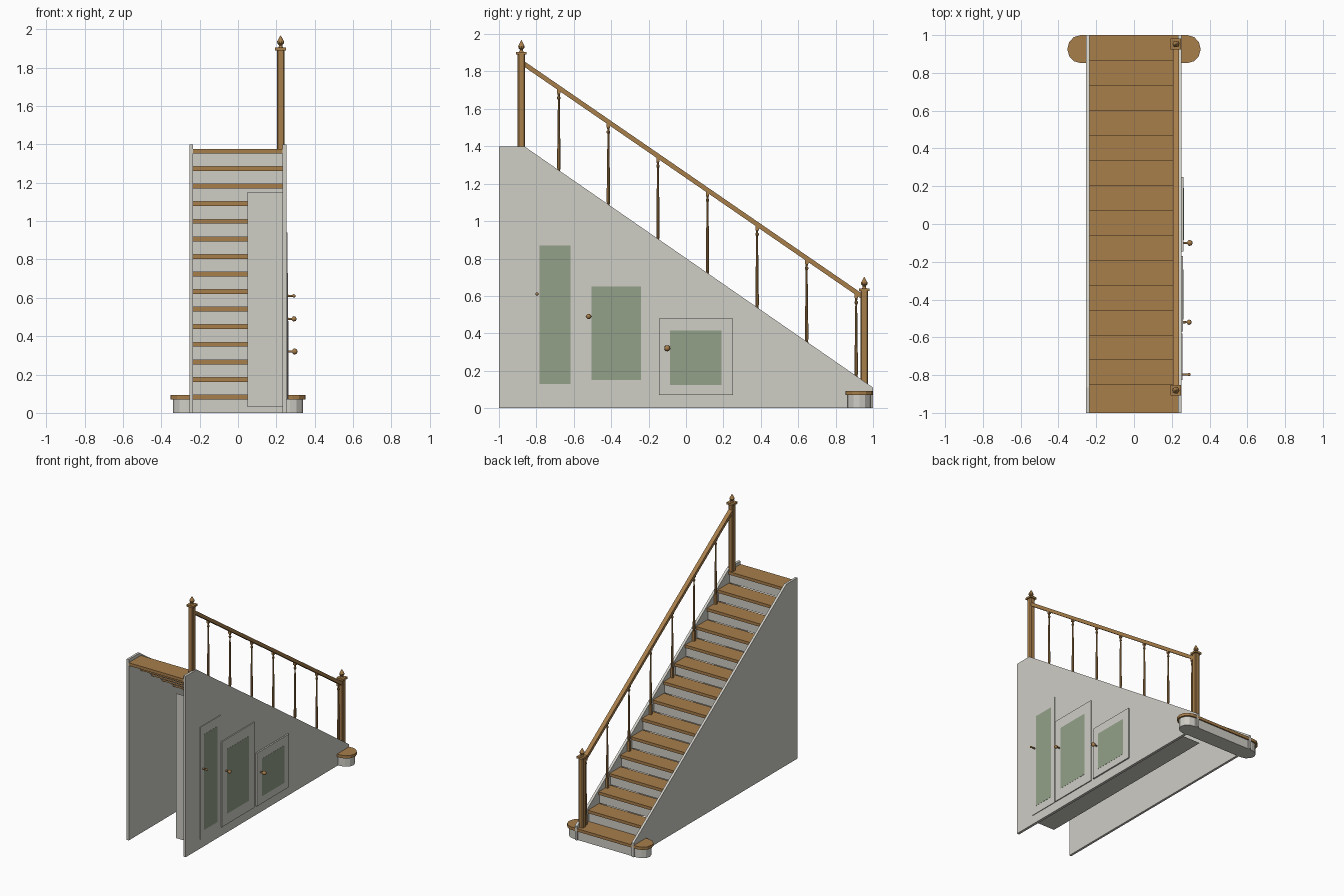
import bpy, bmesh, math
from mathutils import Matrix, Vector

if "Cube" in bpy.data.objects:
    bpy.data.objects.remove(bpy.data.objects["Cube"])


def material(name, rgb):
    m = bpy.data.materials.new(name)
    m.diffuse_color = (*rgb, 1)
    m.use_nodes = True
    m.node_tree.nodes["Principled BSDF"].inputs["Base Color"].default_value = m.diffuse_color
    return m


GREY = material("warm_white_paint", (0.62, 0.61, 0.56))
WOOD = material("oak_wood", (0.39, 0.21, 0.07))
GREEN = material("sage_green", (0.29, 0.35, 0.25))


def finish(name, bm, mat, smooth=False):
    bmesh.ops.recalc_face_normals(bm, faces=bm.faces)
    me = bpy.data.meshes.new(name)
    bm.to_mesh(me)
    bm.free()
    me.materials.append(mat)
    for p in me.polygons:
        p.use_smooth = smooth
    ob = bpy.data.objects.new(name, me)
    bpy.context.collection.objects.link(ob)
    return ob


def prism(name, pts, axis, lo, hi, mat):
    """Extrude a 2D outline: (y, z) along x, or (x, y) along z."""
    bm = bmesh.new()
    def place(p, d):
        return (d, *p) if axis == "x" else (*p, d)
    face = bm.faces.new([bm.verts.new(place(p, lo)) for p in pts])
    ext = bmesh.ops.extrude_face_region(bm, geom=[face])["geom"]
    step = Vector((hi - lo, 0, 0) if axis == "x" else (0, 0, hi - lo))
    bmesh.ops.translate(bm, verts=[v for v in ext if isinstance(v, bmesh.types.BMVert)], vec=step)
    return finish(name, bm, mat)


def box(name, x, y, z, mat):
    pts = [(y[0], z[0]), (y[1], z[0]), (y[1], z[1]), (y[0], z[1])]
    return prism(name, pts, "x", x[0], x[1], mat)


def lathe(name, profile, origin, mat, sides=10, along_x=False, smooth=False):
    """Spin (radius, height) points round z, or round x."""
    bm = bmesh.new()
    rings = [[bm.verts.new((r * math.cos(2 * math.pi * i / sides),
                            r * math.sin(2 * math.pi * i / sides), h))
              for i in range(sides)] for r, h in profile]
    for a, b in zip(rings, rings[1:]):
        for i in range(sides):
            j = (i + 1) % sides
            bm.faces.new((a[i], a[j], b[j], b[i]))
    bm.faces.new(rings[0])
    bm.faces.new(rings[-1])
    turn = Matrix.Rotation(math.pi / 2, 4, "Y") if along_x else Matrix()
    bm.transform(Matrix.Translation(origin) @ turn)
    return finish(name, bm, mat, smooth)


RUN, RISE, STEPS = 0.1322, 0.0916, 15
RAIL_X = 0.222

# Side walls
wall = [(-1, 0), (1, 0), (1, 0.11), (-0.865, 1.4), (-1, 1.4)]
prism("left_wall", wall, "x", -0.253, -0.235, GREY)
prism("right_wall", wall, "x", 0.232, 0.252, GREY)

# Treads and risers
for k in range(1, STEPS):
    front = 1 - RUN * k
    back = max(front - RUN - 0.005, -1)
    if k == STEPS - 1:
        back = -1
    top = 0.093 + RISE * k
    box(f"tread_{k + 1}", (-0.237, 0.234), (back, front), (top - 0.023, top), WOOD)
    box(f"riser_{k + 1}", (-0.236, 0.233), (front - 0.025, front - 0.012),
        (top - RISE, top - 0.02), GREY)


# Bottom step with rounded ends
def capsule(half_x, y0, y1):
    mid, ry, rx = (y0 + y1) / 2, (y1 - y0) / 2, 0.07
    right = []
    for i in range(7):
        a = -math.pi / 2 + math.pi * i / 6
        right.append((half_x - rx + rx * math.cos(a), mid + ry * math.sin(a)))
    return right + [(-x, y) for x, y in reversed(right)]


prism("bottom_step_base", capsule(0.34, 0.863, 0.99), "z", 0, 0.072, GREY)
prism("bottom_tread", capsule(0.353, 0.852, 1.0), "z", 0.07, 0.092, WOOD)

# Cupboard body under the stairs
prism("cupboard_body", [(-0.83, 0.03), (0.79, 0.03), (-0.83, 1.15)], "x", 0.05, 0.245, GREY)

# Cupboard doors, green panels and knobs: (door y, z), (panel y, z), knob
doors = [
    ((-0.825, -0.58), (0.07, 0.94), (-0.783, -0.617), (0.13, 0.87), (-0.797, 0.61), 0.009),
    ((-0.57, -0.17), (0.07, 0.73), (-0.505, -0.24), (0.15, 0.65), (-0.52, 0.49), 0.014),
    ((-0.145, 0.25), (0.07, 0.48), (-0.085, 0.19), (0.125, 0.415), (-0.1, 0.32), 0.016),
]
for n, (dy, dz, py, pz, knob, r) in enumerate(doors, 1):
    face = 0.255 + 0.003 * n - 0.001
    box(f"door_{n}", (0.25, face), dy, dz, GREY)
    box(f"door_panel_{n}", (face - 0.003, face + 0.001), py, pz, GREEN)
    end = 0.295 + 0.005 * n
    shape = [(0.006, 0), (0.005, end - face - 1.7 * r), (r * 0.8, end - face - 1.5 * r),
             (r, end - face - r), (r * 0.75, end - face - 0.3 * r), (r * 0.2, end - face)]
    lathe(f"door_knob_{n}", shape, (face, *knob), WOOD, 12, True, True)

# Newel posts with caps and finials
finial = [(0.013, 0), (0.009, 0.008), (0.009, 0.014), (0.017, 0.022), (0.018, 0.032),
          (0.011, 0.045), (0.005, 0.056), (0.001, 0.063)]
for label, y, z0, z1 in (("top", -0.88, 1.37, 1.89), ("bottom", 0.953, 0.09, 0.625)):
    h, c = 0.02, 0.014
    octagon = [(h, -c), (h, c), (c, h), (-c, h), (-h, c), (-h, -c), (-c, -h), (c, -h)]
    prism(f"{label}_newel_post", [(RAIL_X + a, y + b) for a, b in octagon], "z", z0, z1, WOOD)
    s = RAIL_X
    box(f"{label}_newel_cap", (s - 0.028, s + 0.028), (y - 0.028, y + 0.028), (z1, z1 + 0.015), WOOD)
    lathe(f"{label}_newel_finial", finial, (s, y, z1 + 0.014), WOOD, 10)

# Handrail
ya, za, yb, zb = -0.868, 1.842, 0.942, 0.597
t = 0.015
prism("handrail", [(ya, za - t), (yb, zb - t), (yb, zb + t), (ya, za + t)],
      "x", RAIL_X - 0.016, RAIL_X + 0.016, WOOD)

# Turned balusters, one on every second tread
for n in range(7):
    y = 0.91 - 0.265 * n
    z0 = 0.09 + RISE * 2 * n
    z1 = za + (zb - za) * (y - ya) / (yb - ya)
    w = 0.009
    H = z1 - z0
    box(f"baluster_foot_{n + 1}", (RAIL_X - w, RAIL_X + w), (y - w, y + w), (z0, z0 + 0.08), WOOD)
    box(f"baluster_head_{n + 1}", (RAIL_X - w, RAIL_X + w), (y - w, y + w), (z1 - 0.03, z1), WOOD)
    turned = [(0.006, 0.078), (0.009, 0.095), (0.009, 0.15), (0.005, H - 0.065),
              (0.009, H - 0.058), (0.009, H - 0.05), (0.005, H - 0.044), (0.008, H - 0.028)]
    lathe(f"baluster_{n + 1}", turned, (RAIL_X, y, z0), WOOD, 8)
